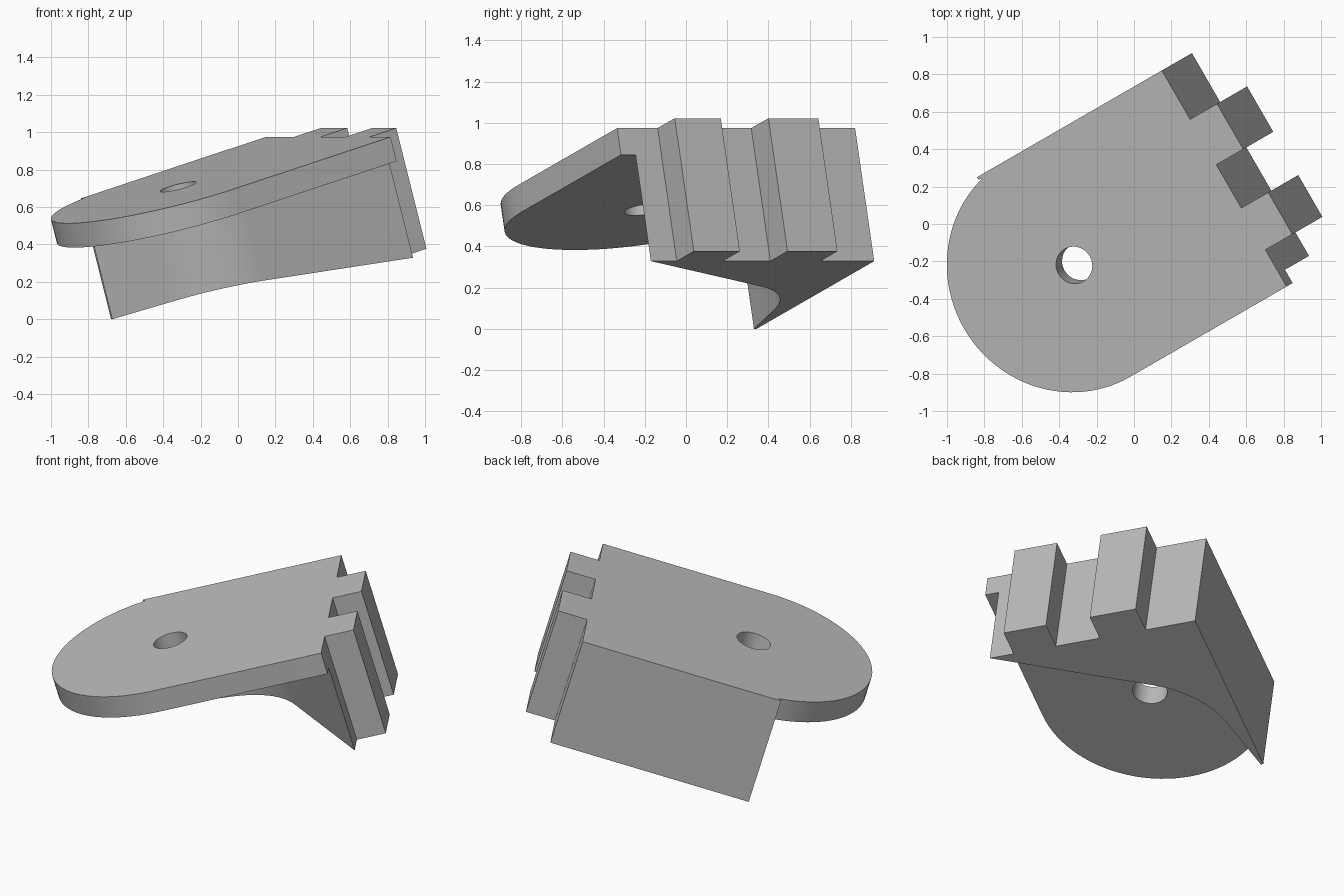
import bpy, bmesh
from math import cos, sin, pi, radians, acos, atan2, hypot
from mathutils import Matrix

if "Cube" in bpy.data.objects:
    bpy.data.objects.remove(bpy.data.objects["Cube"], do_unlink=True)

grey = bpy.data.materials.new("plain grey")
grey.use_nodes = True
colour = (0.5, 0.5, 0.5, 1)
grey.diffuse_color = colour
grey.node_tree.nodes["Principled BSDF"].inputs["Base Color"].default_value = colour

# Main sizes, measured in the plate's own frame with the hole at the origin
RADIUS, THICK, HEIGHT = 0.667, 0.135, 0.672
END, TOOTH, BORE = 0.964, 0.173, 0.1
ROUND_X, WALL_X, WALL_Y = -0.04, -0.224, -0.585
COVE = 0.59
TEETH = [(-0.44, -0.182), (0.085, 0.365)]


def arc(cx, cy, r, a0, a1, n):
    return [(cx + r * cos(a0 + (a1 - a0) * i / n), cy + r * sin(a0 + (a1 - a0) * i / n))
            for i in range(n + 1)]


def prism(name, outline, top, bottom):
    """Extrude a flat outline from the bottom height to the top height."""
    bm = bmesh.new()
    face = bm.faces.new([bm.verts.new((x, y, bottom)) for x, y in outline])
    grown = bmesh.ops.extrude_face_region(bm, geom=[face])["geom"]
    bmesh.ops.translate(bm, vec=(0, 0, top - bottom),
                        verts=[g for g in grown if isinstance(g, bmesh.types.BMVert)])
    bmesh.ops.recalc_face_normals(bm, faces=bm.faces)
    mesh = bpy.data.meshes.new(name)
    bm.to_mesh(mesh)
    bm.free()
    mesh.materials.append(grey)
    obj = bpy.data.objects.new(name, mesh)
    bpy.context.collection.objects.link(obj)
    return obj


def combine(target, tool, operation):
    mod = target.modifiers.new(operation, "BOOLEAN")
    mod.operation, mod.solver, mod.object = operation, "EXACT", tool
    bpy.context.view_layer.objects.active = target
    bpy.ops.object.modifier_apply(modifier=mod.name)
    bpy.data.objects.remove(tool, do_unlink=True)


# Round-ended plate
plate = [(END, -RADIUS), (END, RADIUS)] + arc(ROUND_X, 0, RADIUS, pi / 2, 3 * pi / 2, 48)
bracket = prism("bracket", plate, 0, -THICK)

# Toothed end wall, with a cove tangent to its two tips
wall = [(END, WALL_Y)]
for low, high in TEETH:
    wall += [(END, low), (END + TOOTH, low), (END + TOOTH, high), (END, high)]
tip_y = RADIUS - 0.015
wall += [(END, RADIUS), (WALL_X, RADIUS), (WALL_X, tip_y)]
start = atan2(tip_y, WALL_X) - acos(COVE / hypot(WALL_X, tip_y))
finish = atan2(WALL_Y, END) + acos(COVE / hypot(END, WALL_Y))
wall += arc(0, 0, COVE, start, finish, 20)
combine(bracket, prism("end_wall", wall, 0, -HEIGHT), "UNION")

# Pin hole
hole = prism("hole_cutter", arc(0, 0, BORE, 0, 2 * pi, 32)[:-1], 0.1, -THICK - 0.1)
hole.hide_render = True
combine(bracket, hole, "DIFFERENCE")

# Merge coplanar faces, then tilt into place
bm = bmesh.new()
bm.from_mesh(bracket.data)
bmesh.ops.remove_doubles(bm, verts=bm.verts, dist=1e-5)
bmesh.ops.dissolve_limit(bm, angle_limit=radians(0.5), verts=bm.verts, edges=bm.edges)
bm.to_mesh(bracket.data)
bm.free()
bracket.data.transform(Matrix.Translation((-0.32, -0.22, 0.708))
                       @ Matrix.Rotation(radians(30), 4, "Z")
                       @ Matrix.Rotation(radians(-16.05), 4, "Y"))

bpy.ops.object.select_all(action="DESELECT")
bracket.select_set(True)
bpy.context.view_layer.objects.active = bracket
bpy.ops.object.shade_smooth_by_angle(angle=radians(20))
